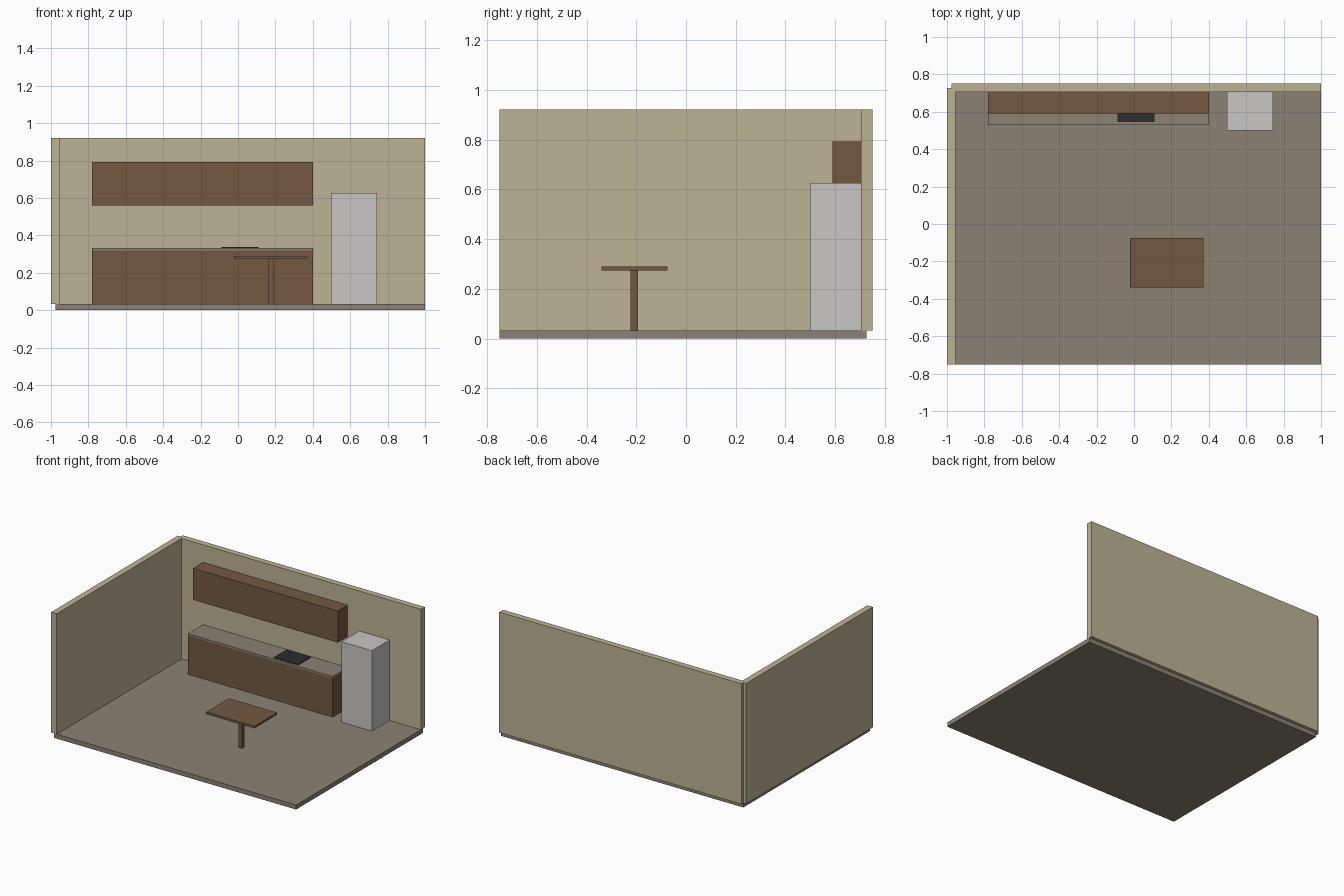
import bpy

if "Cube" in bpy.data.objects:
    bpy.data.objects.remove(bpy.data.objects["Cube"])


def material(name, srgb):
    m = bpy.data.materials.new(name)
    lin = [((c / 255 + 0.055) / 1.055) ** 2.4 for c in srgb]
    m.diffuse_color = (*lin, 1.0)
    m.use_nodes = True
    m.node_tree.nodes["Principled BSDF"].inputs["Base Color"].default_value = m.diffuse_color
    return m


cream = material("cream_wall", (190, 180, 148))
stone = material("grey_stone", (140, 130, 115))
wood = material("brown_wood", (115, 89, 64))
white = material("light_grey_enamel", (200, 199, 197))
black = material("black_glass", (45, 45, 48))


def box(name, mat, x, y, z):
    """Axis-aligned box given its (min, max) range on each axis."""
    bpy.ops.mesh.primitive_cube_add(size=1)
    ob = bpy.context.object
    ob.name = name
    ob.location = [(a + b) / 2 for a, b in (x, y, z)]
    ob.scale = [b - a for a, b in (x, y, z)]
    bpy.ops.object.transform_apply(location=False, rotation=False, scale=True)
    ob.data.materials.append(mat)
    return ob


FLOOR = 0.033   # top of the floor slab
BACK = 0.705    # inner face of the back wall
RUN = (-0.78, 0.402)  # width of the cabinet run

# Room shell
box("floor", stone, (-0.977, 1.0), (-0.75, 0.727), (0, FLOOR))
box("left_wall", cream, (-1.0, -0.955), (-0.75, 0.727), (FLOOR, 0.922))
box("back_wall", cream, (-0.977, 1.0), (BACK, 0.75), (FLOOR, 0.922))

# Kitchen run
box("base_cabinet", wood, RUN, (0.53, BACK), (FLOOR, 0.32))
box("countertop", stone, RUN, (0.53, BACK), (0.32, 0.333))
box("cooktop", black, (-0.088, 0.11), (0.545, 0.69), (0.333, 0.339))
box("wall_cabinet", wood, RUN, (0.59, BACK), (0.56, 0.793))
box("fridge", white, (0.497, 0.744), (0.499, BACK), (FLOOR, 0.627))

# Table
box("table_top", wood, (-0.022, 0.372), (-0.34, -0.075), (0.274, 0.29))
box("table_leg", wood, (0.16, 0.19), (-0.223, -0.193), (FLOOR, 0.274))
